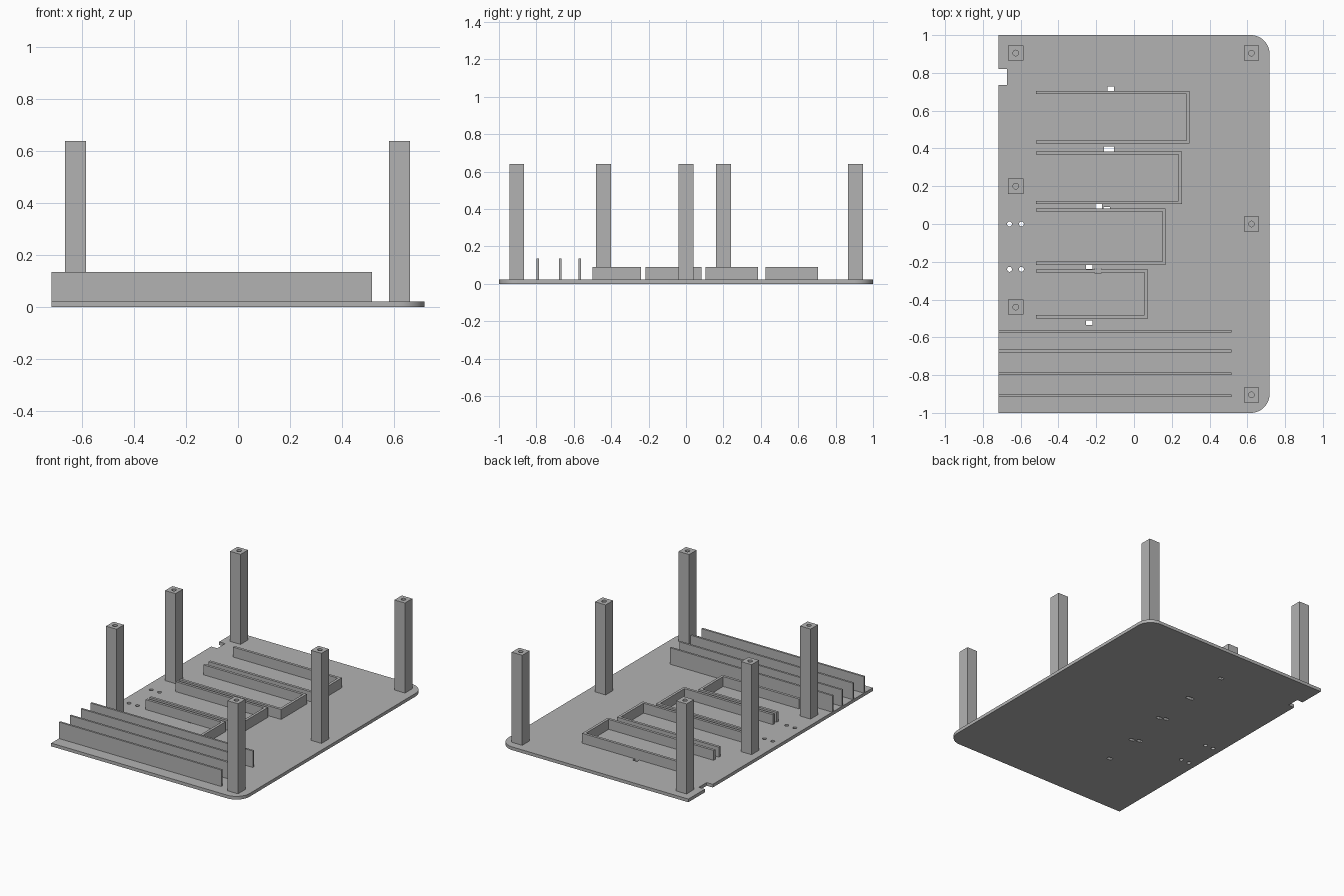
import bpy, bmesh, math
from mathutils import Matrix

if "Cube" in bpy.data.objects:
    bpy.data.objects.remove(bpy.data.objects["Cube"], do_unlink=True)

grey = bpy.data.materials.new("mid_grey")
grey.use_nodes = True
COLOUR = (0.45, 0.45, 0.45, 1)
grey.diffuse_color = COLOUR
grey.node_tree.nodes["Principled BSDF"].inputs["Base Color"].default_value = COLOUR

PLATE_TOP = 0.022
LEFT, RIGHT = -0.718, 0.718


def make_object(name, bm):
    bmesh.ops.recalc_face_normals(bm, faces=bm.faces)
    mesh = bpy.data.meshes.new(name)
    bm.to_mesh(mesh)
    bm.free()
    mesh.materials.append(grey)
    obj = bpy.data.objects.new(name, mesh)
    bpy.context.collection.objects.link(obj)
    return obj


def prism(name, outline, z0, z1):
    """Extrude a flat outline from z0 up to z1."""
    bm = bmesh.new()
    face = bm.faces.new([bm.verts.new((x, y, z0)) for x, y in outline])
    top = bmesh.ops.extrude_face_region(bm, geom=[face])["geom"]
    verts = [v for v in top if isinstance(v, bmesh.types.BMVert)]
    bmesh.ops.translate(bm, verts=verts, vec=(0, 0, z1 - z0))
    return make_object(name, bm)


def add_box(bm, x0, x1, y0, y1, z0, z1):
    place = Matrix.Translation(((x0 + x1) / 2, (y0 + y1) / 2, (z0 + z1) / 2))
    size = Matrix.Diagonal((x1 - x0, y1 - y0, z1 - z0, 1))
    bmesh.ops.create_cube(bm, size=1, matrix=place @ size)


def add_bore(bm, x, y, radius, z0, z1):
    bmesh.ops.create_cone(bm, cap_ends=True, segments=24, radius1=radius, radius2=radius,
                          depth=z1 - z0, matrix=Matrix.Translation((x, y, (z0 + z1) / 2)))


def cut(obj, name, bm):
    cutter = make_object(name, bm)
    cutter.hide_render = True
    cutter.hide_viewport = True
    mod = obj.modifiers.new("cut", "BOOLEAN")
    mod.object = cutter
    mod.operation = "DIFFERENCE"
    mod.solver = "EXACT"


def smooth(obj):
    bpy.ops.object.select_all(action="DESELECT")
    obj.select_set(True)
    bpy.context.view_layer.objects.active = obj
    bpy.ops.object.shade_smooth_by_angle(angle=math.radians(30))


# Base plate: two rounded corners on the left, a notch in the opposite edge
def corner(cy, start, radius=0.1, steps=12):
    angles = [start + math.pi / 2 * i / steps for i in range(steps + 1)]
    return [(RIGHT - radius + radius * math.cos(a), cy + radius * math.sin(a)) for a in angles]


outline = [(LEFT, -1)] + corner(-0.9, -math.pi / 2) + corner(0.9, 0)
outline += [(LEFT, 1), (LEFT, 0.82), (-0.672, 0.82), (-0.672, 0.735), (LEFT, 0.735)]
plate = prism("base_plate", outline, 0, PLATE_TOP)

# Cable slots and wire holes through the plate
bm = bmesh.new()
for x, y, width in [(-0.122, 0.717, 0.034), (-0.133, 0.397, 0.054), (-0.187, 0.095, 0.036),
                    (-0.144, 0.078, 0.036), (-0.237, -0.227, 0.036), (-0.19, -0.247, 0.036),
                    (-0.237, -0.522, 0.036)]:
    add_box(bm, x - width / 2, x + width / 2, y - 0.012, y + 0.012, -0.1, 0.1)
for x in (-0.659, -0.596):
    for y in (0, -0.24):
        add_bore(bm, x, y, 0.013, -0.1, 0.1)
cut(plate, "plate_hole_cutter", bm)
smooth(plate)

# Open-ended U-shaped trays
T = 0.018
for i, (end, y0, y1) in enumerate([(0.295, 0.425, 0.705), (0.254, 0.105, 0.385),
                                   (0.168, -0.217, 0.083), (0.073, -0.5, -0.24)]):
    start = -0.52
    prism(f"tray_wall_{i + 1}",
          [(start, y0), (end, y0), (end, y1), (start, y1), (start, y1 - T),
           (end - T, y1 - T), (end - T, y0 + T), (start, y0 + T)], PLATE_TOP, 0.09)

# Long upright fins along the front
for i, y in enumerate((-0.568, -0.672, -0.792, -0.91)):
    bm = bmesh.new()
    add_box(bm, LEFT, 0.515, y - 0.007, y + 0.007, PLATE_TOP, 0.135)
    make_object(f"fin_{i + 1}", bm)

# Square standoff posts with a screw bore in the top
POST_TOP = 0.64
for i, (x, y) in enumerate([(-0.626, 0.905), (-0.626, 0.2), (-0.626, -0.44),
                            (0.622, 0.905), (0.622, 0), (0.622, -0.905)]):
    bm = bmesh.new()
    add_box(bm, x - 0.04, x + 0.04, y - 0.04, y + 0.04, PLATE_TOP, POST_TOP)
    post = make_object(f"post_{i + 1}", bm)
    bm = bmesh.new()
    add_bore(bm, x, y, 0.015, POST_TOP - 0.15, POST_TOP + 0.1)
    cut(post, f"post_bore_cutter_{i + 1}", bm)
    smooth(post)
